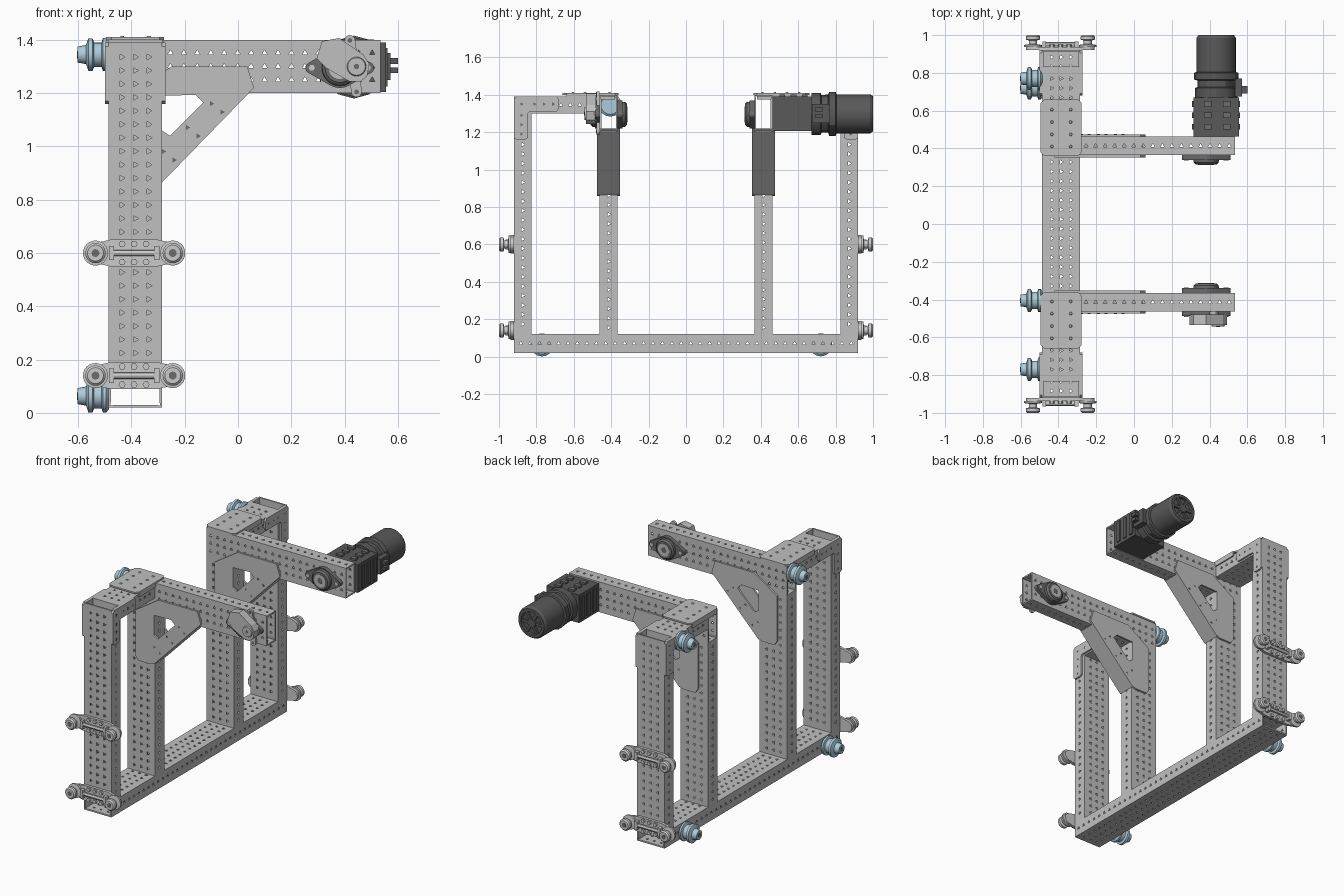
import bpy, bmesh, math
from mathutils import Vector

if "Cube" in bpy.data.objects:
    bpy.data.objects.remove(bpy.data.objects["Cube"])


def material(name, r, g, b):
    m = bpy.data.materials.new(name)
    m.diffuse_color = (r, g, b, 1)
    m.use_nodes = True
    m.node_tree.nodes["Principled BSDF"].inputs["Base Color"].default_value = m.diffuse_color
    return m


ALU = material("aluminium grey", 0.53, 0.53, 0.53)
STEEL = material("pale steel", 0.60, 0.60, 0.60)
DARK = material("dark motor grey", 0.10, 0.10, 0.10)
BEARING = material("bearing grey", 0.15, 0.15, 0.15)
BLUE = material("pale blue", 0.42, 0.60, 0.70)
round_parts = []


def finish(name, bm, mat):
    me = bpy.data.meshes.new(name)
    bm.to_mesh(me)
    bm.free()
    me.materials.append(mat)
    ob = bpy.data.objects.new(name, me)
    bpy.context.collection.objects.link(ob)
    return ob


def at(axis, a, u, v):
    """Point with a along the axis, u and v along the other two in order."""
    p = [u, v]
    p.insert(axis, a)
    return Vector(p)


def prism(name, pts, axis, a, b, mat):
    bm = bmesh.new()
    f = bm.faces.new([bm.verts.new(at(axis, a, *p)) for p in pts])
    ext = bmesh.ops.extrude_face_region(bm, geom=[f])["geom"]
    shift = at(axis, b - a, 0, 0)
    bmesh.ops.translate(bm, vec=shift, verts=[e for e in ext if isinstance(e, bmesh.types.BMVert)])
    bmesh.ops.recalc_face_normals(bm, faces=bm.faces)
    return finish(name, bm, mat)


def box(name, lo, hi, mat):
    pts = [(lo[0], lo[1]), (hi[0], lo[1]), (hi[0], hi[1]), (lo[0], hi[1])]
    return prism(name, pts, 2, lo[2], hi[2], mat)


def lathe(name, axis, u, v, profile, mat, n=24):
    """Turned part: profile is (position, radius) along the axis."""
    bm = bmesh.new()
    rings = [[bm.verts.new(at(axis, a, u + r * math.cos(math.tau * i / n), v + r * math.sin(math.tau * i / n)))
              for i in range(n)] for a, r in profile]
    for p, q in zip(rings, rings[1:]):
        for i in range(n):
            j = (i + 1) % n
            bm.faces.new((p[i], p[j], q[j], q[i]))
    bm.faces.new(rings[0])
    bm.faces.new(rings[-1])
    bmesh.ops.recalc_face_normals(bm, faces=bm.faces)
    ob = finish(name, bm, mat)
    round_parts.append(ob)
    return ob


def arc(cx, cy, r, a0, a1, n=8):
    return [(cx + r * math.cos(math.radians(a0 + (a1 - a0) * i / n)),
             cy + r * math.sin(math.radians(a0 + (a1 - a0) * i / n))) for i in range(n + 1)]


def stops(lo, hi, count, pitch):
    start = (lo + hi - count * pitch) / 2
    return [lo] + [start + pitch * i for i in range(count + 1)] + [hi]


def tube(name, lo, hi, ax):
    """Open rectangular tube, all four walls punched with triangular holes."""
    bm = bmesh.new()
    mid = (Vector(lo) + Vector(hi)) / 2
    along = stops(lo[ax], hi[ax], int((hi[ax] - lo[ax] - 0.01) / 0.0505), 0.0505)
    b, c = [i for i in range(3) if i != ax]
    r = 0.012
    for n, t in ((b, c), (c, b)):
        across = stops(lo[t], hi[t], 3 if hi[t] - lo[t] > 0.15 else 1, 0.0505)
        for side in (lo[n], hi[n]):
            def vert(p, q):
                co = [0, 0, 0]
                co[ax], co[t], co[n] = p, q, side
                return bm.verts.new(co)
            for i in range(len(along) - 1):
                for j in range(len(across) - 1):
                    a0, a1, t0, t1 = along[i], along[i + 1], across[j], across[j + 1]
                    A, B, C, D = vert(a0, t0), vert(a1, t0), vert(a1, t1), vert(a0, t1)
                    if 0 < i < len(along) - 2 and 0 < j < len(across) - 2:
                        p, q = (a0 + a1) / 2, (t0 + t1) / 2
                        P, Q, R = vert(p, q + r), vert(p - .87 * r, q - r / 2), vert(p + .87 * r, q - r / 2)
                        loops = ((A, B, R, Q), (B, C, P, R), (C, D, P), (D, A, Q, P))
                    else:
                        loops = ((A, B, C, D),)
                    for vs in loops:
                        f = bm.faces.new(vs)
                        f.normal_update()
                        if f.normal.dot(f.calc_center_median() - mid) < 0:
                            f.normal_flip()
    bmesh.ops.remove_doubles(bm, verts=bm.verts, dist=0.0005)
    ob = finish(name, bm, ALU)
    s = ob.modifiers.new("wall", "SOLIDIFY")
    s.thickness, s.offset = 0.01, -1
    return ob


XL, XR = -0.487, -0.285
tube("bottom_beam", (XL, -0.92, 0.02), (XR, 0.92, 0.12), 1)

for s, side in ((-1, "front"), (1, "rear")):
    def ys(a, b):
        return sorted((s * a, s * b))

    # posts, arm and top link
    y0, y1 = ys(0.825, 0.92)
    tube(side + "_outer_post", (XL, y0, 0.12), (XR, y1, 1.39), 2)
    y0, y1 = ys(0.365, 0.463)
    tube(side + "_inner_post", (XL, y0, 0.12), (XR, y1, 1.2), 2)
    tube(side + "_arm", (XL, y0, 1.2), (0.535, y1, 1.4), 0)
    y0, y1 = ys(0.463, 0.825)
    tube(side + "_top_link", (XL, y0, 1.3), (XR, y1, 1.39), 1)

    # folded cover over the link
    y0, y1 = ys(0.36, 0.66)
    prism(side + "_top_cover", [(-.495, y0 + .02), (-.475, y0), (-.295, y0), (-.277, y0 + .02),
          (-.277, y1 - .02), (-.295, y1), (-.475, y1), (-.495, y1 - .02)], 2, 1.4, 1.41, ALU)
    for x in (-0.495, -0.285):
        box(side + "_cover_lip", (x, y0 + .02, 1.375), (x + 0.008, y1 - .02, 1.4), ALU)
        for k in range(4):
            lathe(side + "_cover_rivet", 2, x + .06 if x < -.4 else x - .05, s * (.41 + .065 * k),
                  [(1.41, .009), (1.414, .006)], ALU, 6)

    # L-shaped corner brackets on both sides of the outer post
    ell = [(.92, 1.17), (.905, 1.16), (.86, 1.16), (.845, 1.17), (.845, 1.3), (.835, 1.31), (.69, 1.31),
           (.68, 1.325), (.68, 1.375), (.69, 1.39), (.905, 1.39), (.92, 1.375)]
    for x0, x1, out in ((XL - 0.012, XL, XL - 0.012), (XR, XR + 0.012, XR + 0.012)):
        prism(side + "_corner_bracket", [(s * y, z) for y, z in ell], 0, x0, x1, ALU)
        for y, z in ((.88, 1.19), (.88, 1.24), (.88, 1.29), (.88, 1.35), (.81, 1.35), (.76, 1.35), (.71, 1.35)):
            lathe(side + "_bracket_hole", 0, s * y, z, [(out - .001, .011), (out + .001, .011)], BEARING, 3)

    # diagonal gusset: three-strip plates both sides, closed by a sloping web
    strips = {"top": [(-.42, 1.19), (-.25, 1.3), (.035, 1.3), (.06, 1.22), (.04, 1.2), (-.285, 1.19)],
              "diagonal": [(.04, 1.2), (-.285, .87), (-.285, 1.06), (-.255, 1.04), (-.13, 1.165), (-.165, 1.2)],
              "post": [(-.42, 1.19), (-.285, 1.19), (-.285, .87), (-.31, .86), (-.40, .86), (-.42, .89)]}
    for a, b in ((.353, .365), (.463, .475)):
        for part, pts in strips.items():
            prism(side + "_gusset_" + part, pts, 1, s * a, s * b, ALU)
        face = s * (a if a < .4 else b)
        for k in range(3):
            for d in (-.02, .02):
                lathe(side + "_gusset_hole", 1, -.26 + .09 * k + d, .965 + .09 * k - d * .8,
                      [(face - .001, .011), (face + .001, .011)], BEARING, 3)
    prism(side + "_gusset_web", [(.06, 1.22), (-.285, .865), (-.285, .88), (.045, 1.22)], 1,
          s * .353, s * .475, ALU)

    # roller brackets on the outer face
    xc = -0.39
    for tag, z in (("lower", 0.14), ("upper", 0.6)):
        nm = side + "_" + tag
        outline = (arc(xc - .145, z, .037, 110, 250) + [(xc - .09, z - .05), (xc + .09, z - .05)]
                   + arc(xc + .145, z, .037, -70, 70) + [(xc + .09, z + .05), (xc - .09, z + .05)])
        prism(nm + "_roller_plate", outline, 1, s * .92, s * .937, STEEL)
        y0, y1 = ys(.937, .965)
        for d in (-1, 1):
            lathe(nm + "_roller", 1, xc + d * .145, z, [(s * .937, .047), (s * .948, .047), (s * .952, .022),
                  (s * .972, .022), (s * .976, .038), (s * .992, .038), (s, .030)], STEEL)
            lathe(nm + "_roller_bore", 1, xc + d * .145, z, [(s * .998, .015), (s * 1.001, .015)], BEARING, 12)
            box(nm + "_axle_lug", (xc + d * .085 - .01, y0, z - .027), (xc + d * .085 + .01, y1, z + .027), STEEL)
            for e in (-1, 0, 1):
                lathe(nm + "_bolt", 1, xc + e * .045, z + d * .034, [(s * .937, .013), (s * .95, .013)], STEEL, 6)
        lathe(nm + "_spindle", 0, s * .951, z, [(xc - .08, .012), (xc + .08, .012)], STEEL, 12)

# blue knobs on the left side
for name, y, z in (("upper_rear", .77, 1.345), ("upper_front", -.405, 1.345),
                   ("lower_rear", .72, .063), ("lower_front", -.77, .063)):
    lathe(name + "_knob", 0, y, z, [(-.485, .05), (-.495, .062), (-.507, .062), (-.512, .046), (-.54, .046),
          (-.546, .061), (-.562, .061), (-.57, .036), (-.602, .03)], BLUE, 16)
    lathe(name + "_knob_bore", 0, y, z, [(-.601, .014), (-.604, .014)], BEARING, 12)

# flanged bearings on the arms
BX, BZ = 0.382, 1.295
flange = (arc(BX, BZ, .075, 65, 115) + arc(BX - .108, BZ, .021, 120, 240)
          + arc(BX, BZ, .075, 245, 295) + arc(BX + .108, BZ, .021, -60, 60))
for name, y0, y1 in (("front_inner", -.365, -.315), ("front_outer", -.463, -.51), ("rear_inner", .365, .315)):
    step = (y1 - y0) / 5
    prism(name + "_bearing_flange", flange, 1, y0, y0 + 2.5 * step, BEARING)
    lathe(name + "_bearing_hub", 1, BX, BZ, [(y0, .07), (y1 - step, .066), (y1, .055)], BEARING)
    lathe(name + "_bearing_ring", 1, BX, BZ, [(y1, .042), (y1 + step / 4, .042)], ALU)
    lathe(name + "_bearing_bore", 1, BX, BZ, [(y1, .02), (y1 + step / 3, .02)], BEARING, 6)
    for d in (-.105, .105):
        lathe(name + "_flange_bolt", 1, BX + d, BZ, [(y0, .012), (y0 + 3 * step, .012)], STEEL, 6)

# sensor housing and slotted tab on the front arm
prism("sensor_housing", [(.295, 1.33), (.315, 1.395), (.38, 1.407), (.47, 1.345), (.493, 1.31), (.485, 1.265),
      (.46, 1.243), (.42, 1.243), (.33, 1.295)], 1, -.48, -.535, ALU)
lathe("sensor_hub", 1, .445, 1.3, [(-.535, .036), (-.543, .033)], ALU)
lathe("sensor_bore", 1, .445, 1.3, [(-.543, .01), (-.545, .01)], BEARING, 12)
prism("slotted_tab", arc(.42, 1.398, .02, 8, 188) + arc(.445, 1.205, .02, 188, 368), 1, -.463, -.478, ALU)
for x, z in ((.42, 1.398), (.445, 1.205)):
    lathe("tab_bore", 1, x, z, [(-.478, .009), (-.48, .009)], BEARING, 12)

# rear motor with gearbox
MX, MZ = 0.435, 1.298
box("gearbox", (.315, .463, 1.205), (.555, .67, 1.39), DARK)
for y in (.5, .56, .62):
    box("gearbox_rib", (.308, y, 1.225), (.562, y + .03, 1.37), DARK)
    for x in (.37, .47):
        box("gearbox_block", (x, y, 1.39), (x + .04, y + .03, 1.402), BEARING)
lathe("motor_adapter", 1, MX, MZ, [(.67, .112), (.72, .112), (.725, .1), (.76, .1), (.765, .118), (.8, .118),
      (.805, .104)], DARK, 12)
lathe("motor_can", 1, MX, MZ, [(.8, .104), (.985, .104), (1.0, .094), (1.0, .075), (.985, .072), (.985, .03),
      (1.0, .028)], DARK, 32)
for i in range(6):
    c, d = math.cos(math.tau * i / 6), math.sin(math.tau * i / 6)
    prism("motor_spoke", [(MX + r * c - w * d, MZ + r * d + w * c) for r, w in
          ((.025, -.009), (.078, -.009), (.078, .009), (.025, .009))], 1, .98, .998, DARK)
for z in (1.275, 1.31):
    box("motor_connector", (.54, .69, z), (.6, .73, z + .022), DARK)
box("connector_base", (.535, .675, 1.25), (.572, .77, 1.35), DARK)

bpy.ops.object.select_all(action="DESELECT")
for ob in round_parts:
    ob.select_set(True)
bpy.context.view_layer.objects.active = round_parts[0]
bpy.ops.object.shade_smooth_by_angle()
